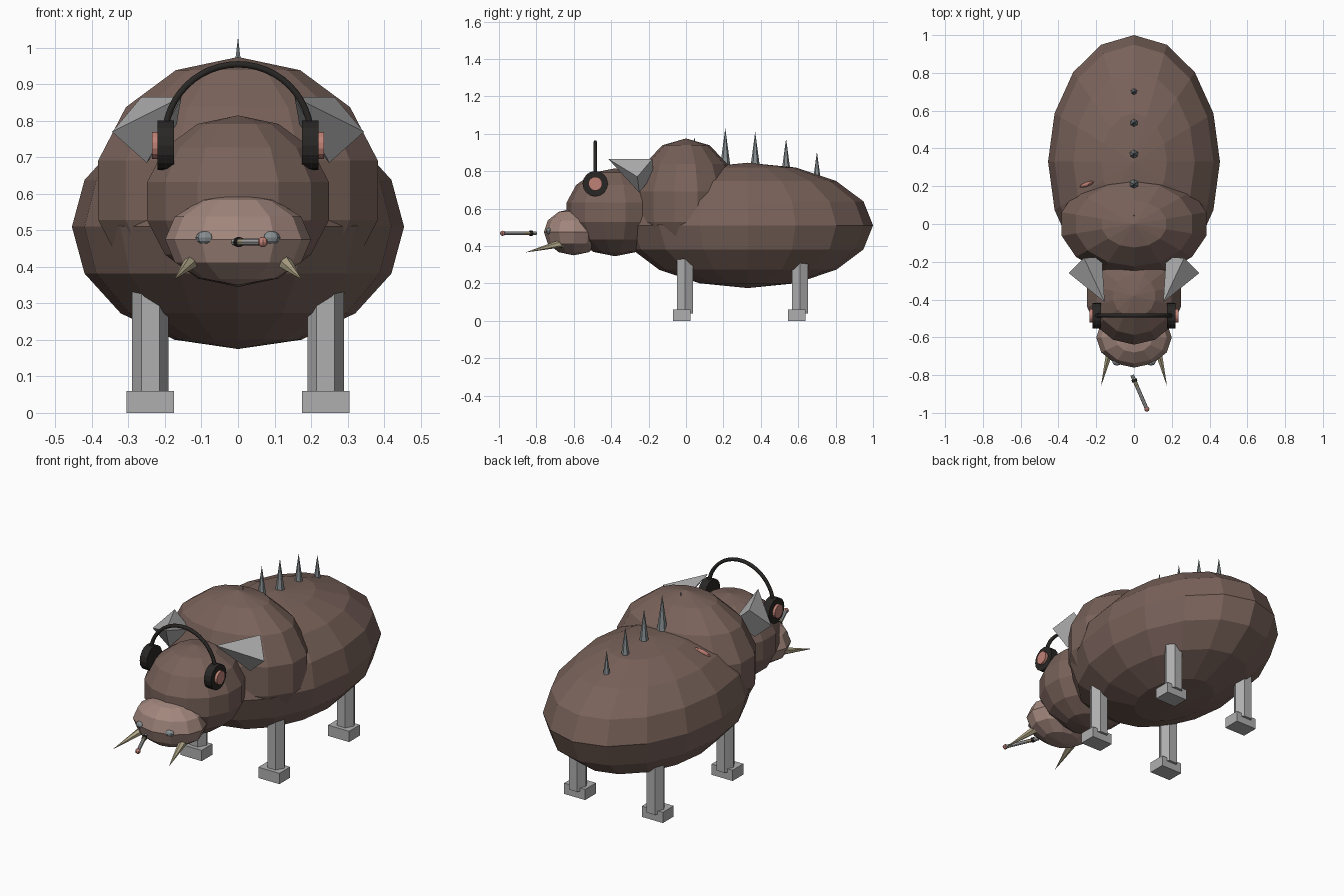
import bpy, bmesh, math
from mathutils import Vector, Matrix

if "Cube" in bpy.data.objects:
    bpy.data.objects.remove(bpy.data.objects["Cube"])


def material(name, rgb):
    m = bpy.data.materials.new(name)
    m.diffuse_color = (*rgb, 1)
    m.use_nodes = True
    m.node_tree.nodes["Principled BSDF"].inputs["Base Color"].default_value = m.diffuse_color
    return m


HIDE = material("brown hide", (0.19, 0.122, 0.102))
MUZZLE = material("light brown", (0.36, 0.24, 0.205))
GREY = material("light grey", (0.43, 0.43, 0.43))
STEEL = material("steel grey", (0.25, 0.28, 0.29))
BLACK = material("black", (0.022, 0.02, 0.018))
PINK = material("pink", (0.52, 0.22, 0.18))
IVORY = material("ivory", (0.45, 0.39, 0.25))


def finish(name, bm, mat):
    bmesh.ops.recalc_face_normals(bm, faces=bm.faces)
    me = bpy.data.meshes.new(name)
    bm.to_mesh(me)
    bm.free()
    me.materials.append(mat)
    ob = bpy.data.objects.new(name, me)
    bpy.context.collection.objects.link(ob)
    return ob


def ball(name, mat, c, r, seg, rings, rot=None):
    bm = bmesh.new()
    bmesh.ops.create_uvsphere(bm, u_segments=seg, v_segments=rings, radius=1)
    m = Matrix.Translation(c) @ (rot or Matrix()) @ Matrix.Diagonal((*r, 1))
    bmesh.ops.transform(bm, matrix=m, verts=bm.verts)
    return finish(name, bm, mat)


def rod(name, mat, a, b, r1, r2, sides, turn=0.0):
    """Cylinder or cone from a to b."""
    a, b = Vector(a), Vector(b)
    d = b - a
    bm = bmesh.new()
    bmesh.ops.create_cone(bm, cap_ends=True, segments=sides, radius1=r1,
                          radius2=r2, depth=d.length)
    m = (Matrix.Translation((a + b) / 2) @ d.to_track_quat('Z', 'Y').to_matrix().to_4x4()
         @ Matrix.Rotation(turn, 4, 'Z'))
    bmesh.ops.transform(bm, matrix=m, verts=bm.verts)
    if r2 == 0:
        bmesh.ops.remove_doubles(bm, verts=bm.verts, dist=1e-5)
    return finish(name, bm, mat)


def box(name, mat, c, size):
    bm = bmesh.new()
    bmesh.ops.create_cube(bm, size=1)
    m = Matrix.Translation(c) @ Matrix.Diagonal((*size, 1))
    bmesh.ops.transform(bm, matrix=m, verts=bm.verts)
    return finish(name, bm, mat)


# Faceted body masses
ball("body", HIDE, (0, 0.33, 0.51), (0.455, 0.67, 0.335), 16, 8)
ball("shoulder_hump", HIDE, (0, 0, 0.61), (0.403, 0.287, 0.365), 14, 7)
ball("head", HIDE, (0, -0.38, 0.58), (0.262, 0.265, 0.235), 14, 7)
ball("snout", MUZZLE, (0, -0.6, 0.475), (0.2, 0.16, 0.125), 12, 6)

# Small scar on the left shoulder
ball("scar", PINK, (-0.25, 0.21, 0.775), (0.045, 0.012, 0.014), 8, 6,
     Matrix.Rotation(math.radians(20), 4, 'Z') @ Matrix.Rotation(math.radians(-25), 4, 'Y'))

# Back spikes
for y, z in ((0.045, 0.985), (0.21, 1.03), (0.37, 1.01), (0.535, 0.975), (0.7, 0.905)):
    rod("back_spike", STEEL, (0, y, z - 0.2), (0, y, z), 0.027, 0, 6)

for s, side in ((-1, "left"), (1, "right")):
    # Legs and feet
    for y, end in ((-0.005, "front"), (0.61, "back")):
        rod(f"{end}_leg_{side}", GREY, (s * 0.24, y, 0.04), (s * 0.24, y, 0.38),
            0.05, 0.05, 6, math.pi / 2)
        box(f"{end}_foot_{side}", GREY, (s * 0.24, y - 0.018, 0.03), (0.13, 0.095, 0.06))

    # Ears: four-sided pyramids pointing forward
    bm = bmesh.new()
    tip = bm.verts.new((s * 0.155, -0.415, 0.865))
    base = [bm.verts.new((s * x, y, z)) for x, y, z in
            ((0.265, -0.18, 0.865), (0.345, -0.26, 0.77),
             (0.25, -0.25, 0.685), (0.17, -0.175, 0.78))]
    bm.faces.new(base)
    for i in range(4):
        bm.faces.new((base[i], base[(i + 1) % 4], tip))
    finish(f"ear_{side}", bm, GREY)

    # Tusks and nostril studs
    rod(f"tusk_{side}", IVORY, (s * 0.125, -0.66, 0.415), (s * 0.175, -0.86, 0.365), 0.022, 0, 6)
    ball(f"nostril_stud_{side}", STEEL, (s * 0.09, -0.73, 0.48), (0.026, 0.02, 0.018), 8, 6)

    # Headphone cups with pink discs
    rod(f"ear_cup_{side}", BLACK, (s * 0.176, -0.485, 0.733), (s * 0.22, -0.485, 0.733),
        0.068, 0.068, 16)
    rod(f"cup_disc_{side}", PINK, (s * 0.21, -0.485, 0.733), (s * 0.235, -0.485, 0.733),
        0.037, 0.037, 14)

# Headphone band: half ring swept as a bevelled curve
cu = bpy.data.curves.new("headphone_band", 'CURVE')
cu.dimensions = '3D'
cu.bevel_depth = 0.01
cu.bevel_resolution = 1
cu.use_fill_caps = True
sp = cu.splines.new('POLY')
N = 24
sp.points.add(N)
for i, p in enumerate(sp.points):
    t = math.pi * i / N
    p.co = (0.2 * math.cos(t), -0.485, 0.755 + 0.2 * math.sin(t), 1)
cu.materials.append(BLACK)
bpy.context.collection.objects.link(bpy.data.objects.new("headphone_band", cu))

# Smoking stick in front of the mouth
start, end = Vector((-0.01, -0.8, 0.468)), Vector((0.068, -0.98, 0.468))
for name, mat, t0, t1, r in (("stick_end", GREY, 0, 0.12, 0.01),
                             ("stick_band", BLACK, 0.12, 0.2, 0.014),
                             ("stick_filter", IVORY, 0.2, 0.36, 0.01),
                             ("stick_shaft", GREY, 0.36, 1, 0.01)):
    rod(name, mat, start.lerp(end, t0), start.lerp(end, t1), r, r, 8)
ball("stick_tip", PINK, end, (0.014, 0.014, 0.014), 8, 6)
